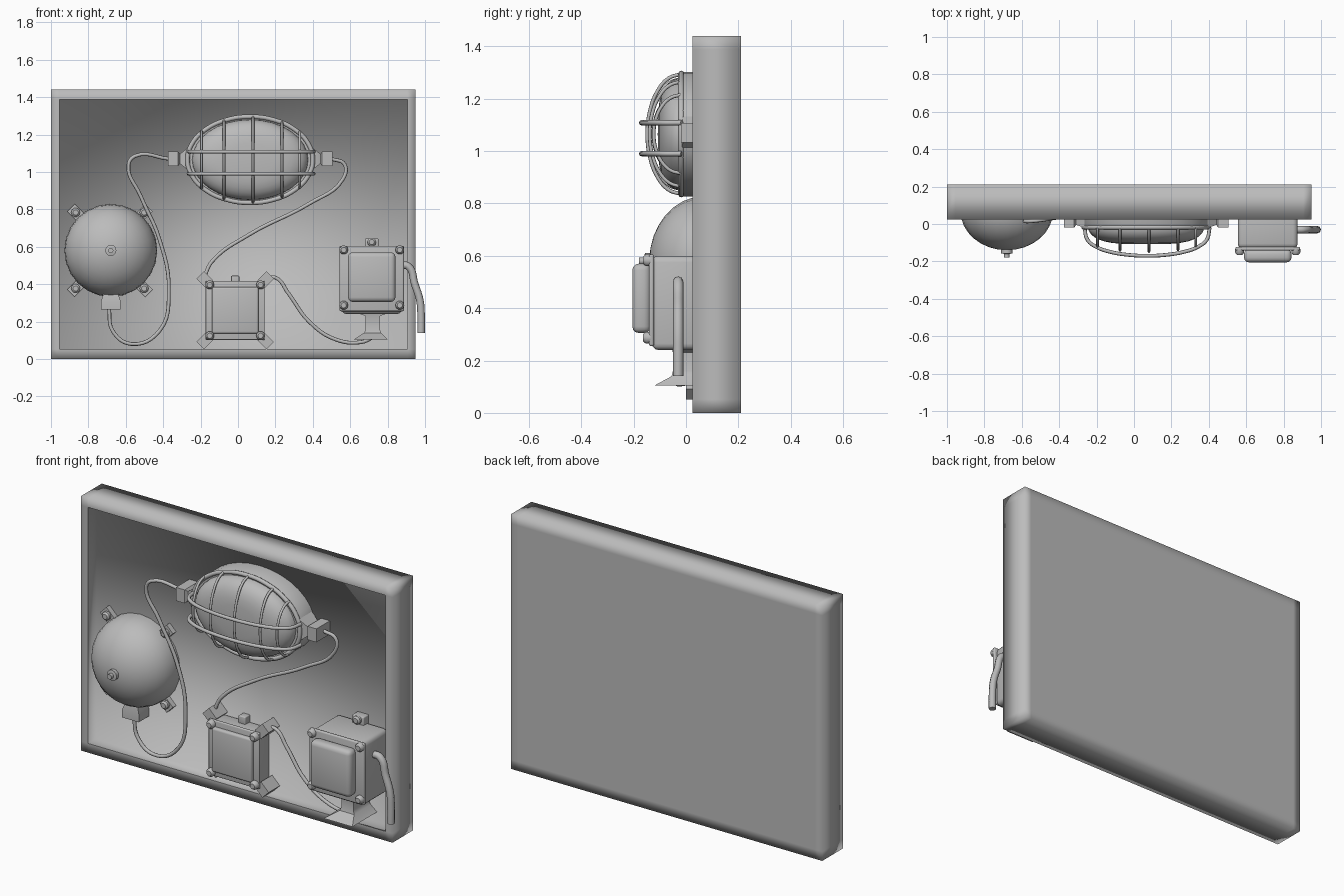
import bpy
import bmesh
from math import sin, cos, pi, sqrt, radians
from mathutils import Vector, Matrix

cube = bpy.data.objects.get("Cube")
if cube:
    bpy.data.objects.remove(cube, do_unlink=True)

grey = bpy.data.materials.new("plain_grey")
grey.use_nodes = True
GREY = (0.5, 0.5, 0.5, 1)
grey.diffuse_color = GREY
grey.node_tree.nodes["Principled BSDF"].inputs["Base Color"].default_value = GREY

PANEL = 0.1   # depth of the recessed back panel


def finish(name, bm, angle=40):
    bmesh.ops.recalc_face_normals(bm, faces=bm.faces)
    mesh = bpy.data.meshes.new(name)
    bm.to_mesh(mesh)
    bm.free()
    return add(name, mesh, angle)


def add(name, mesh, angle=40):
    obj = bpy.data.objects.new(name, mesh)
    bpy.context.collection.objects.link(obj)
    mesh.materials.clear()
    mesh.materials.append(grey)
    bpy.ops.object.select_all(action='DESELECT')
    obj.select_set(True)
    bpy.context.view_layer.objects.active = obj
    if angle:
        bpy.ops.object.shade_smooth_by_angle(angle=radians(angle))
    return obj


def box(name, low, high, bevel=0.0, turn=0):
    """Box between two corners, optionally bevelled and turned about y."""
    low, high = Vector(low), Vector(high)
    bm = bmesh.new()
    bmesh.ops.create_cube(bm, size=1)
    bmesh.ops.scale(bm, vec=high - low, verts=bm.verts)
    if bevel:
        bmesh.ops.bevel(bm, geom=bm.edges[:], offset=bevel, segments=3,
                        profile=0.5, affect='EDGES')
    bm.transform(Matrix.Translation((low + high) / 2) @ Matrix.Rotation(turn, 4, 'Y'))
    return finish(name, bm)


def lathe(name, x, z, profile, sx=1, sz=1, sides=24):
    """Spin (radius, y) points about a y axis at x, z."""
    bm = bmesh.new()
    rings = []
    for r, y in profile:
        if r == 0:
            rings.append([bm.verts.new((x, y, z))] * sides)
        else:
            rings.append([bm.verts.new((x + sx * r * cos(2 * pi * i / sides), y,
                                        z + sz * r * sin(2 * pi * i / sides)))
                          for i in range(sides)])
    for a, b in zip(rings, rings[1:]):
        for i in range(sides):
            j = (i + 1) % sides
            corners = list(dict.fromkeys((a[i], a[j], b[j], b[i])))
            bm.faces.new(corners)
    return finish(name, bm)


def loft(name, axis, sections, angle=30):
    """Rectangular sections (t, centre u, centre v, half u, half v) along x or z."""
    bm = bmesh.new()
    rings = []
    for t, cu, cv, hu, hv in sections:
        ring = []
        for su, sv in ((-1, -1), (1, -1), (1, 1), (-1, 1)):
            u, v = cu + su * hu, cv + sv * hv
            ring.append(bm.verts.new((t, u, v) if axis == 'X' else (u, v, t)))
        rings.append(ring)
    for a, b in zip(rings, rings[1:]):
        for i in range(4):
            j = (i + 1) % 4
            bm.faces.new((a[i], a[j], b[j], b[i]))
    bm.faces.new(rings[0])
    bm.faces.new(rings[-1])
    return finish(name, bm, angle)


def tube(name, points, radius, cyclic=False, steps=6):
    curve = bpy.data.curves.new(name, 'CURVE')
    curve.dimensions = '3D'
    curve.bevel_depth = radius
    curve.bevel_resolution = 2
    curve.resolution_u = steps
    curve.use_fill_caps = True
    spline = curve.splines.new('BEZIER')
    spline.bezier_points.add(len(points) - 1)
    for bp, co in zip(spline.bezier_points, points):
        bp.co = co
        bp.handle_left_type = bp.handle_right_type = 'AUTO'
    spline.use_cyclic_u = cyclic
    temp = bpy.data.objects.new(name + "_path", curve)
    bpy.context.collection.objects.link(temp)
    bpy.context.view_layer.update()
    graph = bpy.context.evaluated_depsgraph_get()
    mesh = bpy.data.meshes.new_from_object(temp.evaluated_get(graph))
    bpy.data.objects.remove(temp, do_unlink=True)
    return add(name, mesh, 60)


def bolt(name, x, y, z, r=0.024, height=0.03):
    lathe(name, x, z, [(0, y - height), (r * .6, y - height), (r, y - height * .6),
                       (r, y), (0, y)], sides=10)


# Shallow tray: a box with its front face sunk behind a narrow rim
RIM_X, RIM_Z = 0.045, 0.052
bm = bmesh.new()
bmesh.ops.create_cube(bm, size=1)
bm.transform(Matrix.Translation((-0.025, 0.1175, 0.72)) @ Matrix.Diagonal((1.95, 0.185, 1.44, 1)))
for co, no in (((-1 + RIM_X, 0, 0), (1, 0, 0)), ((0.95 - RIM_X, 0, 0), (1, 0, 0)),
               ((0, 0, RIM_Z), (0, 0, 1)), ((0, 0, 1.44 - RIM_Z), (0, 0, 1))):
    bmesh.ops.bisect_plane(bm, geom=bm.verts[:] + bm.edges[:] + bm.faces[:],
                           plane_co=co, plane_no=no)
bm.normal_update()
floor = max((f for f in bm.faces if f.normal.y < -0.9), key=lambda f: f.calc_area())
sunk = bmesh.ops.extrude_discrete_faces(bm, faces=[floor])["faces"][0]
bmesh.ops.translate(bm, vec=(0, PANEL - 0.025, 0), verts=sunk.verts)
bmesh.ops.recalc_face_normals(bm, faces=bm.faces)
for f in bm.faces:
    f.smooth = True
# Only the inner lip of the rim stays crisp
for e in bm.edges:
    e.smooth = not all(v.co.y < 0.03 and -0.96 < v.co.x < 0.91 and 0.05 < v.co.z < 1.39
                       for v in e.verts)
finish("tray", bm, None)

# Bell dome with centre nub, feet and cable socket
BX, BZ = -0.68, 0.58
dome = [(0.248 * cos(t * pi / 16), 0.07 - 0.21 * sin(t * pi / 16)) for t in range(8)]
lathe("bell_dome", BX, BZ, [(0.248, PANEL)] + dome + [(0, -0.14)])
lathe("bell_nub", BX, BZ, [(0.03, -0.12), (0.03, -0.157), (0.014, -0.16),
                           (0.014, -0.18), (0, -0.18)], sides=12)
for sx in (-1, 1):
    for sz in (-1, 1):
        x, z = BX - 0.005 + sx * 0.183, BZ + sz * 0.203
        box("bell_foot", (x - .036, 0.07, z - .028), (x + .036, PANEL, z + .028),
            turn=sx * sz * -pi / 4)
        bolt("bell_foot_bolt", x, 0.07, z, height=0.022)
loft("bell_socket", 'Z', [(0.265, BX, 0.055, 0.052, 0.045), (0.31, BX, 0.055, 0.052, 0.045),
                          (0.36, BX, 0.055, 0.035, 0.035)])

# Bulkhead lamp: oval base, glass, guard ring and cage
LX, LZ, Y0 = 0.065, 1.065, -0.018
lathe("lamp_base", LX, LZ, [(1, PANEL), (1, -0.01), (.98, Y0), (.88, Y0), (0, Y0)],
      sx=0.345, sz=0.238, sides=32)
glass = [(cos(t * pi / 16) ** 0.55, Y0 - 0.09 * sin(t * pi / 16)) for t in range(8)]
lathe("lamp_glass", LX, LZ, glass + [(0, Y0 - 0.09)], sx=0.31, sz=0.215, sides=32)
tube("cage_ring", [(LX + 0.335 * cos(i * pi / 8), Y0, LZ + 0.23 * sin(i * pi / 8))
                   for i in range(16)], 0.012, cyclic=True)
for x in (-0.195, -0.075, 0.08, 0.235, 0.33):
    d = (x - LX) / 0.35
    h, depth = 0.23 * sqrt(1 - d * d), 0.13 * sqrt(1 - 0.6 * d * d)
    tube("cage_hoop", [(x, Y0 - depth * sin(i * pi / 8), LZ + h * cos(i * pi / 8))
                       for i in range(9)], 0.007, steps=4)
for z in (1.108, 0.99):
    tube("cage_rail", [(0.07 - 0.335 * cos(i * pi / 10),
                        Y0 - 0.152 * max(sin(i * pi / 10), 0) ** 0.7, z)
                       for i in range(11)], 0.01, steps=4)
for side in (-1, 1):
    loft("lamp_socket", 'X', [(LX + side * d, 0.04, LZ + 0.005, hy, hz) for d, hy, hz in
                              ((0.28, .06, .1), (0.345, .055, .05), (0.375, .045, .026),
                               (0.385, .06, .038), (0.44, .06, .038))])

# Junction box with lid, corner bolts and mounting tabs
JX, JZ = -0.015, 0.26
box("junction_body", (JX - .145, -0.008, JZ - .145), (JX + .145, PANEL, JZ + .145), 0.012)
box("junction_flange", (JX - .158, -0.018, JZ - .158), (JX + .158, -0.002, JZ + .158), 0.005)
box("junction_lid", (JX - .125, -0.04, JZ - .125), (JX + .125, -0.005, JZ + .125), 0.012)
for sx in (-1, 1):
    for sz in (-1, 1):
        bolt("junction_bolt", JX + sx * .136, -0.016, JZ + sz * .136)
        x, z = JX + sx * 0.163, JZ + sz * 0.165
        front = 0.06 if sx + sz == -2 else 0.0
        box("junction_tab", (x - .034, front, z - .028), (x + .034, PANEL, z + .028),
            turn=-sx * sz * pi / 4)
box("junction_top_tab", (JX - .022, 0.055, 0.4), (JX + .022, PANEL, 0.445), 0.005)

# Switch box with raised cover, bolts, top tab and bottom horn
SX, SZ = 0.715, 0.43
box("switch_body", (SX - .16, -0.13, 0.24), (SX + .16, PANEL, 0.6), 0.025)
box("switch_flange", (SX - .172, -0.142, SZ - .175), (SX + .172, -0.122, SZ + .175), 0.008)
box("switch_cover", (SX - .127, -0.205, 0.305), (SX + .127, -0.135, 0.57), 0.025)
for sx in (-1, 1):
    for sz in (-1, 1):
        bolt("switch_bolt", SX + sx * .15, -0.135, 0.435 + sz * .148)
box("switch_top_tab", (SX - .036, 0.05, 0.58), (SX + .036, PANEL, 0.645), 0.006)
bolt("switch_tab_bolt", SX, 0.05, 0.625, height=0.022)
loft("switch_horn", 'Z', [(0.105, 0.71, -0.01, .09, .11), (0.14, 0.72, 0.02, .045, .075),
                          (0.16, 0.72, 0.02, .038, .07), (0.23, 0.72, 0.02, .038, .07),
                          (0.25, 0.72, 0.02, .1, .075)])

# Bent lever on the right-hand side
tube("lever", [(0.86, -.03, .50), (0.91, -.03, .495), (.945, -.03, .40),
               (.973, -.03, .31), (.979, -.03, .23), (.979, -.03, .14)], 0.02)

# Cables linking the devices, as (x, y, z) paths
for name, path in (
    ("cable_lamp_to_bell", ((-.37, .04, 1.07), (-.55, .015, 1.085), (-.585, .015, 1.04),
                            (-.52, .035, .87), (-.42, .055, .64), (-.37, .06, .37),
                            (-.42, .06, .15), (-.57, .06, .08), (-.67, .06, .15),
                            (-.69, .055, .27))),
    ("cable_lamp_to_junction", ((.5, .05, 1.07), (.57, .06, 1.04), (.56, .06, .96),
                                (.38, .06, .83), (.06, .06, .665), (-.14, .05, .52),
                                (-.18, .045, .44))),
    ("cable_junction_to_switch", ((.15, .05, .43), (.2, .05, .435), (.27, .05, .35),
                                  (.38, .05, .2), (.52, .05, .105), (.66, .04, .09),
                                  (.73, .03, .12)))):
    tube(name, path, 0.01)
